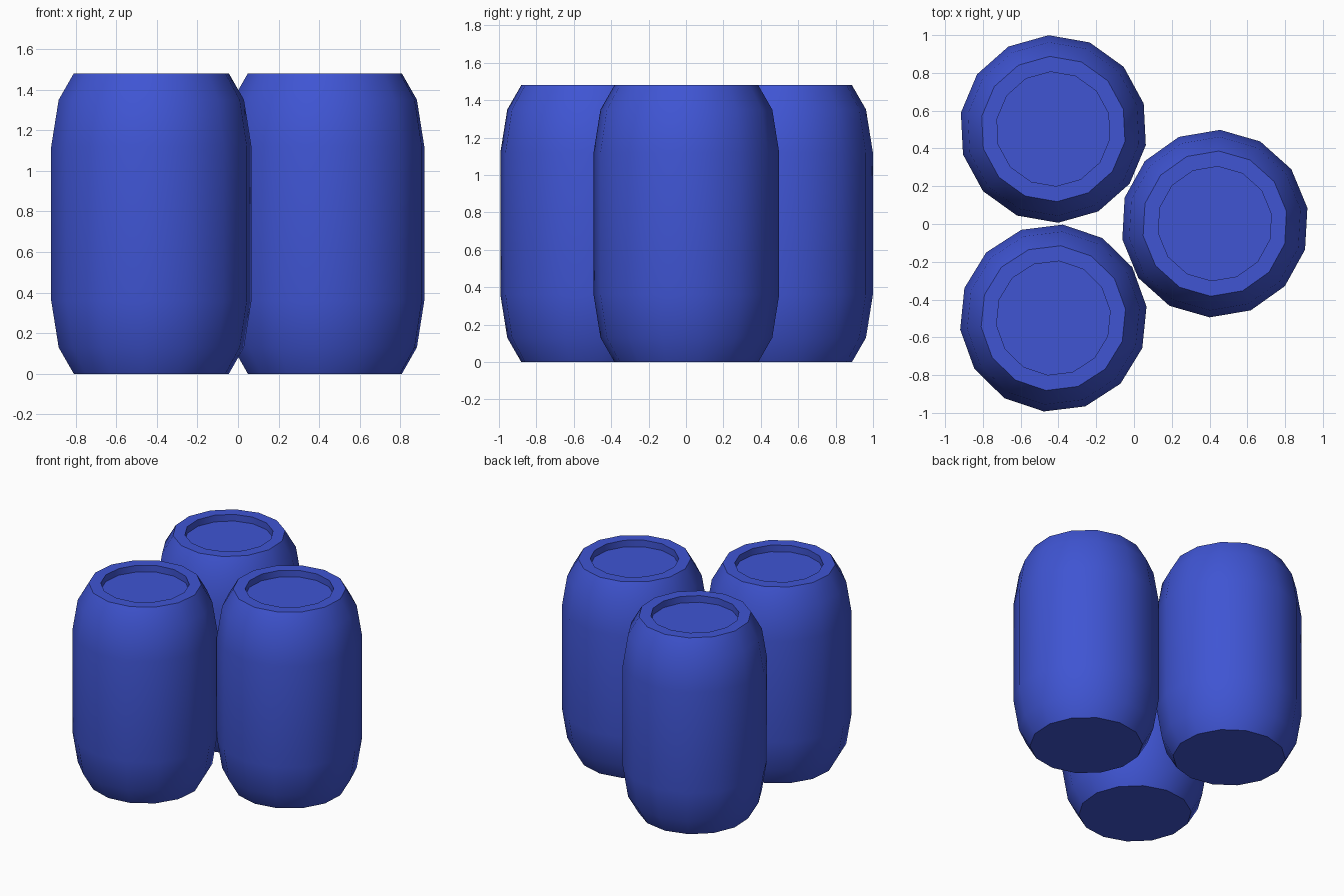
import bpy, bmesh, math

if "Cube" in bpy.data.objects:
    bpy.data.objects.remove(bpy.data.objects["Cube"])

SIDES = 14
# (radius, height) outline from the base up to the recessed lid
PROFILE = [(0.385, 0.0), (0.46, 0.13), (0.497, 0.36), (0.497, 1.12),
           (0.46, 1.35), (0.385, 1.48), (0.303, 1.48), (0.303, 1.43)]

blue = bpy.data.materials.new("barrel_blue")
blue.diffuse_color = (0.05, 0.09, 0.65, 1)
blue.use_nodes = True
blue.node_tree.nodes["Principled BSDF"].inputs["Base Color"].default_value = blue.diffuse_color


def barrel(name, x, y, turn):
    bm = bmesh.new()
    rings = []
    for r, z in PROFILE:
        rings.append([bm.verts.new((r * math.cos(2 * math.pi * i / SIDES),
                                    r * math.sin(2 * math.pi * i / SIDES), z))
                      for i in range(SIDES)])
    # walls, rim and recess
    for a, b in zip(rings, rings[1:]):
        for i in range(SIDES):
            j = (i + 1) % SIDES
            bm.faces.new((a[i], a[j], b[j], b[i]))
    # base and lid
    bm.faces.new(rings[0][::-1])
    bm.faces.new(rings[-1])
    mesh = bpy.data.meshes.new(name)
    bm.to_mesh(mesh)
    bm.free()
    mesh.materials.append(blue)
    ob = bpy.data.objects.new(name, mesh)
    ob.location = (x, y, 0)
    ob.rotation_euler.z = math.radians(turn)
    bpy.context.collection.objects.link(ob)
    bpy.ops.object.select_all(action='DESELECT')
    ob.select_set(True)
    bpy.context.view_layer.objects.active = ob
    bpy.ops.object.shade_smooth_by_angle(angle=math.radians(35))


# three barrels standing in a triangle
barrel("barrel_back_left", -0.427, 0.503, 92.9)
barrel("barrel_front_left", -0.427, -0.498, 84.2)
barrel("barrel_right", 0.428, 0.002, 86.8)
